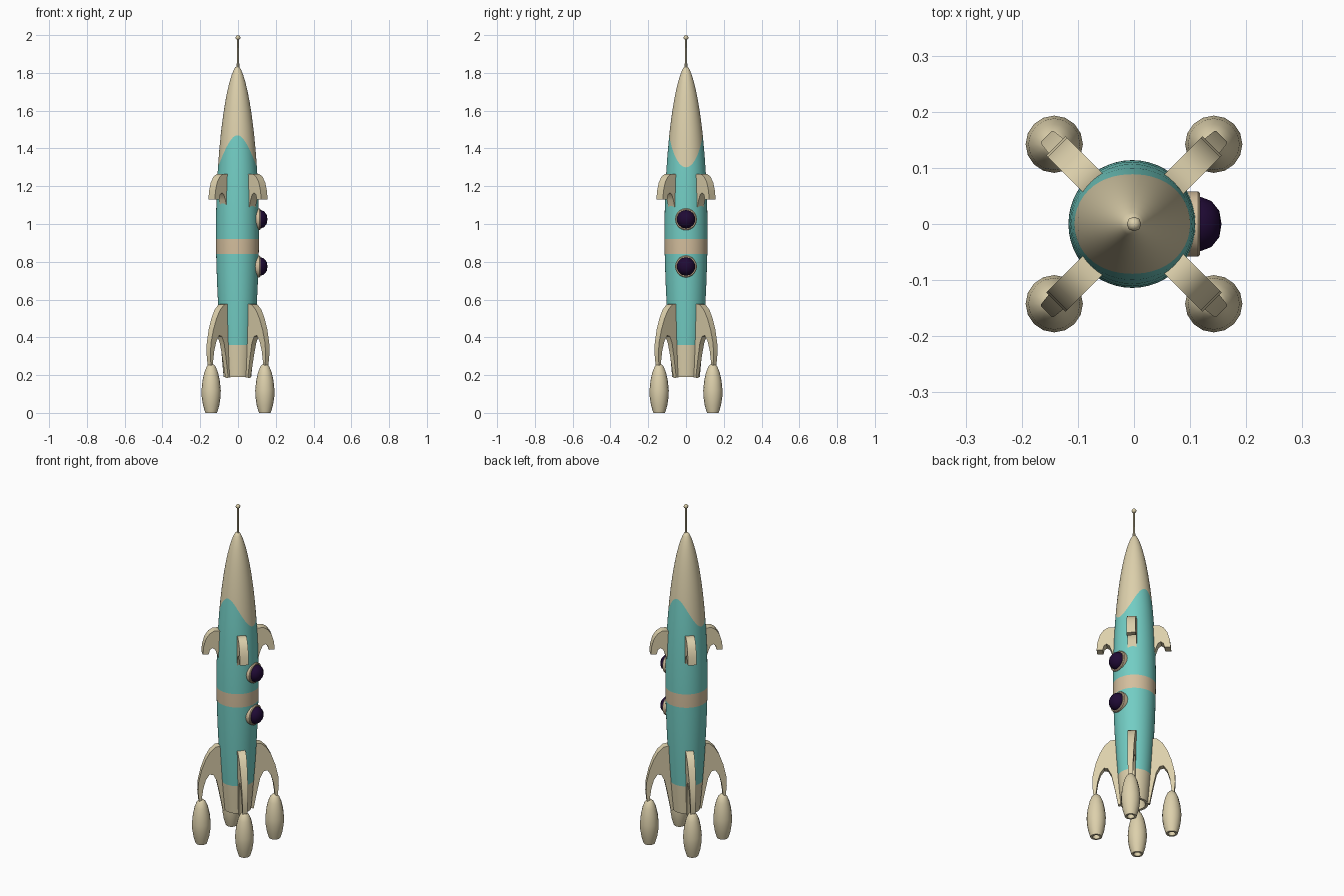
import bpy, bmesh, math
from mathutils import Matrix

if "Cube" in bpy.data.objects:
    bpy.data.objects.remove(bpy.data.objects["Cube"])


def material(name, rgb):
    m = bpy.data.materials.new(name)
    m.diffuse_color = (*rgb, 1)
    m.use_nodes = True
    m.node_tree.nodes["Principled BSDF"].inputs["Base Color"].default_value = m.diffuse_color
    return m


CREAM = material("cream", (0.72, 0.63, 0.41))
TAN = material("tan", (0.66, 0.52, 0.34))
TEAL = material("teal", (0.17, 0.61, 0.55))
PURPLE = material("dark_purple", (0.014, 0.003, 0.035))


def finish(bm, name, mats, matrix=Matrix(), angle=40):
    bmesh.ops.remove_doubles(bm, verts=bm.verts, dist=1e-5)
    bmesh.ops.recalc_face_normals(bm, faces=bm.faces)
    me = bpy.data.meshes.new(name)
    bm.to_mesh(me)
    bm.free()
    for m in mats:
        me.materials.append(m)
    me.shade_smooth()
    me.set_sharp_from_angle(angle=math.radians(angle))
    ob = bpy.data.objects.new(name, me)
    ob.matrix_world = matrix
    bpy.context.collection.objects.link(ob)
    return ob


def loft(bm, rings, mat_of=lambda i: 0):
    """Join closed rings of points; mat_of gives the material of band i."""
    vs = [[bm.verts.new(p) for p in ring] for ring in rings]
    n = len(vs[0])
    for i in range(len(vs) - 1):
        for k in range(n):
            j = (k + 1) % n
            f = bm.faces.new((vs[i][k], vs[i][j], vs[i + 1][j], vs[i + 1][k]))
            f.material_index = mat_of(i)


def circle(r, z, n):
    return [(r * math.cos(2 * math.pi * k / n), r * math.sin(2 * math.pi * k / n), z) for k in range(n)]


def lathe(name, profile, mat, n=16, matrix=Matrix(), angle=40):
    bm = bmesh.new()
    loft(bm, [circle(r, z, n) for r, z in profile])
    return finish(bm, name, [mat], matrix, angle)


# Hull: turned body, the nose paint edge waves up at front/back and down at the sides
def hull_radius(z):
    if z < 0.95:
        return 0.114 - 0.041 * ((0.95 - z) / 0.76) ** 1.8
    return 0.114 * max(0.0, 1 - ((z - 0.95) / 0.89) ** 2) ** 0.6


SEG = 48
levels = [(0.19, 0), (0.27, 0), (0.36, 0), (0.47, 0), (0.58, 0), (0.70, 0), (0.84, 0), (0.92, 0),
          (1.03, 0), (1.14, 0), (1.22, 0.02), (1.30, 0.05), (1.385, 0.085), (1.45, 0.06),
          (1.52, 0.035), (1.59, 0.015), (1.65, 0), (1.70, 0), (1.75, 0), (1.79, 0), (1.815, 0), (1.83, 0)]
rings = [circle(0.0, 0.25, SEG), circle(0.05, 0.24, SEG), circle(0.058, 0.19, SEG)]
for z0, amp in levels:
    ring = []
    for k in range(SEG):
        a = 2 * math.pi * k / SEG
        z = z0 - amp * math.cos(2 * a)
        r = hull_radius(z)
        ring.append((r * math.cos(a), r * math.sin(a), z))
    rings.append(ring)
rings.append(circle(0.0, 1.835, SEG))


def hull_paint(i):
    z = levels[max(0, min(i - 3, len(levels) - 1))][0]
    if z < 0.355 or z > 1.38 or i < 3:
        return 0
    return 2 if abs(z - 0.84) < 0.01 else 1


bm = bmesh.new()
loft(bm, rings, hull_paint)
finish(bm, "hull", [CREAM, TEAL, TAN], Matrix.Translation((-0.003, 0, 0)))

# Antenna
lathe("antenna_rod", [(0.007, 1.82), (0.005, 1.98)], CREAM, 8)
lathe("antenna_tip", [(0.013 * math.sin(t * math.pi / 6), 1.987 - 0.013 * math.cos(t * math.pi / 6))
                      for t in range(7)], CREAM, 8, angle=60)

# Portholes on the right side
for name, z in (("upper", 1.025), ("lower", 0.775)):
    side = Matrix.Translation((0, 0, z)) @ Matrix.Rotation(math.pi / 2, 4, 'Y')
    lathe(name + "_porthole_rim", [(0.058, 0.08), (0.058, 0.114), (0.054, 0.118), (0.046, 0.118),
                                   (0.046, 0.10)], TAN, 20, side)
    lathe(name + "_porthole_glass", [(0.049, 0.105), (0.049, 0.12), (0.042, 0.138), (0.024, 0.152),
                                     (0, 0.156)], PURPLE, 14, side, 60)

# Fins: (distance from axis, height) outlines given thickness
LOWER = [(0.06, 0.55), (0.095, 0.578), (0.125, 0.573), (0.155, 0.545), (0.18, 0.50), (0.202, 0.44),
         (0.218, 0.37), (0.221, 0.31), (0.215, 0.25), (0.21, 0.22), (0.202, 0.22), (0.20, 0.27),
         (0.192, 0.33), (0.178, 0.38), (0.158, 0.41), (0.138, 0.405), (0.12, 0.37), (0.105, 0.30),
         (0.09, 0.22), (0.084, 0.186), (0.06, 0.19)]
UPPER = [(0.08, 1.25), (0.105, 1.265), (0.135, 1.265), (0.16, 1.25), (0.18, 1.22), (0.193, 1.175),
         (0.197, 1.13), (0.165, 1.13), (0.158, 1.155), (0.145, 1.165), (0.13, 1.155), (0.118, 1.125),
         (0.108, 1.09), (0.09, 1.09)]


def fin(name, outline, half_width, matrix):
    bm = bmesh.new()
    sides = [[(r, s * half_width(z), z) for r, z in outline] for s in (-1, 1)]
    loft(bm, sides)
    for pts in sides:
        bm.faces.new([bm.verts.new(p) for p in pts])
    return finish(bm, name, [CREAM], matrix)


# Landing pods with a hollow exhaust underneath
POD = [(0, 0.03), (0.016, 0.025), (0.02, 0.0), (0.031, 0.0), (0.043, 0.04), (0.05, 0.085), (0.051, 0.12),
       (0.046, 0.17), (0.036, 0.215), (0.024, 0.245), (0.012, 0.257), (0, 0.26)]

for i, place in enumerate(("back_right", "back_left", "front_left", "front_right")):
    turn = Matrix.Rotation(math.pi / 4 + i * math.pi / 2, 4, 'Z')
    fin(place + "_lower_fin", LOWER, lambda z: 0.011 + 0.011 * (z - 0.2) / 0.38, turn)
    fin(place + "_upper_fin", UPPER, lambda z: 0.024, turn)
    lathe(place + "_pod", POD, CREAM, 16, turn @ Matrix.Translation((0.201, 0, 0)))
